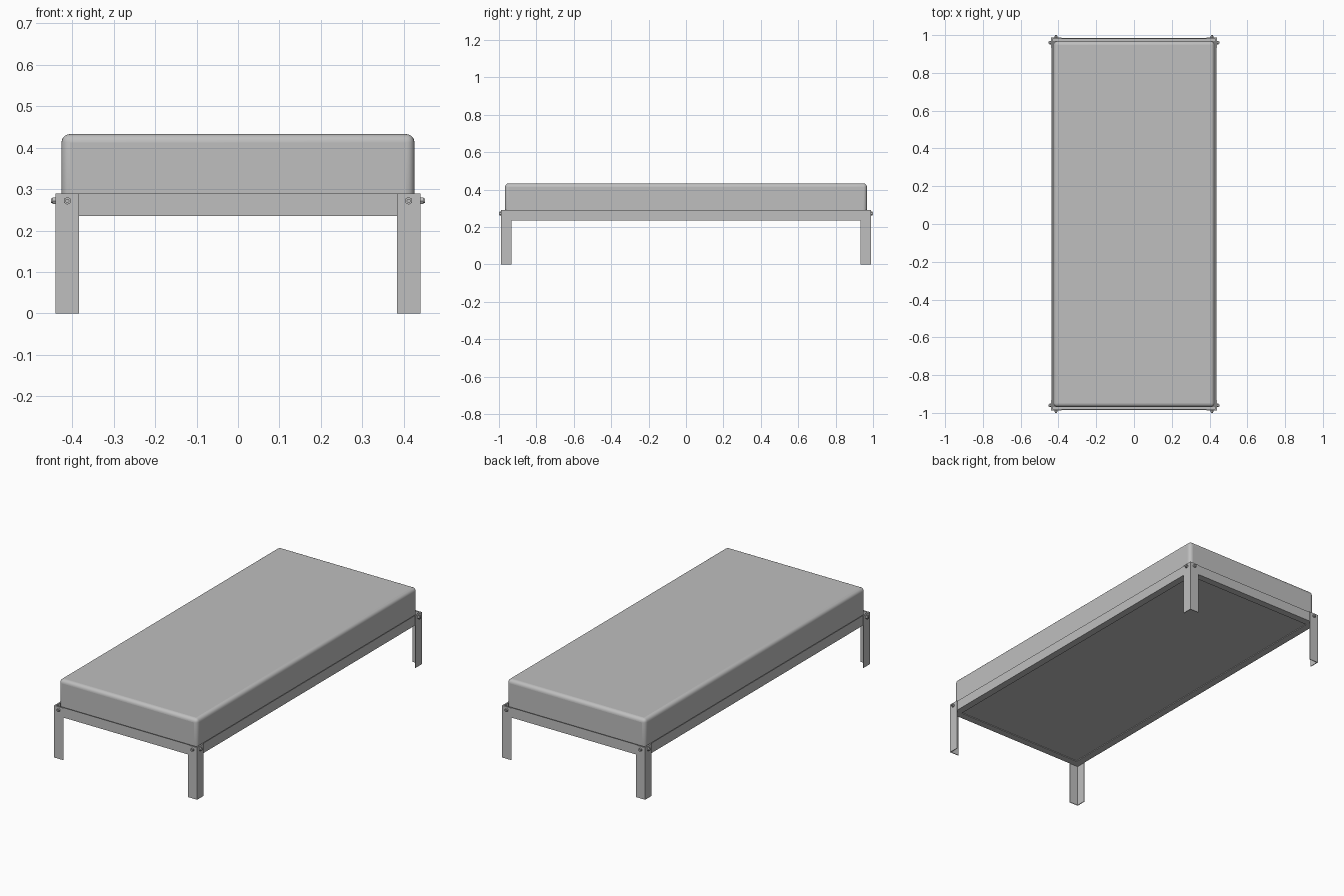
import bpy, bmesh
from math import pi
from mathutils import Matrix, Vector

cube = bpy.data.objects.get("Cube")
if cube:
    bpy.data.objects.remove(cube, do_unlink=True)

grey = bpy.data.materials.new("plain grey")
grey.use_nodes = True
grey.diffuse_color = (0.52, 0.52, 0.52, 1)
grey.node_tree.nodes["Principled BSDF"].inputs["Base Color"].default_value = grey.diffuse_color

LEG_X, LEG_Y = 0.44, 0.988     # outer faces of the legs
TOP, RAIL_Z = 0.29, 0.235      # top and underside of the frame
LEG_W, T = 0.056, 0.004        # leg width and sheet thickness
RAIL_X, RAIL_Y = LEG_X - T, LEG_Y - T
LIP = 0.04
BOLT_Z, BOLT_IN = 0.272, 0.028


def finish(name, bm):
    bmesh.ops.recalc_face_normals(bm, faces=bm.faces[:])
    mesh = bpy.data.meshes.new(name)
    bm.to_mesh(mesh)
    bm.free()
    mesh.materials.append(grey)
    obj = bpy.data.objects.new(name, mesh)
    bpy.context.collection.objects.link(obj)
    return obj


def box(name, lo, hi):
    lo, hi = Vector(lo), Vector(hi)
    bm = bmesh.new()
    bmesh.ops.create_cube(bm, size=1)
    bmesh.ops.scale(bm, vec=hi - lo, verts=bm.verts)
    bmesh.ops.translate(bm, vec=(lo + hi) / 2, verts=bm.verts)
    return finish(name, bm)


def extrude(name, points, direction):
    """Sweep a closed outline along a straight direction."""
    bm = bmesh.new()
    face = bm.faces.new([bm.verts.new(p) for p in points])
    new = bmesh.ops.extrude_face_region(bm, geom=[face])["geom"]
    moved = [v for v in new if isinstance(v, bmesh.types.BMVert)]
    bmesh.ops.translate(bm, vec=direction, verts=moved)
    return finish(name, bm)


def angle_outline(a, b, t):
    """L outline with its outer corner at the origin, arms running negative."""
    return [(0, 0), (-a, 0), (-a, -t), (-t, -t), (-t, -b), (0, -b)]


def bolt(name, pos, axis):
    """Hexagonal head with a small round tip, pointing along axis."""
    bm = bmesh.new()
    for sides, radius, start, end in ((6, 0.0095, -T, 0.008), (12, 0.005, 0, 0.012)):
        bmesh.ops.create_cone(bm, cap_ends=True, segments=sides, radius1=radius,
                              radius2=radius, depth=end - start,
                              matrix=Matrix.Translation((0, 0, (start + end) / 2)))
    turn = Vector((0, 0, 1)).rotation_difference(Vector(axis)).to_matrix().to_4x4()
    bm.transform(Matrix.Translation(pos) @ turn)
    return finish(name, bm)


# Angle-section legs with a bolt on each outer face
for sx, x_side in ((1, "left"), (-1, "right")):
    for sy, y_side in ((-1, "front"), (1, "back")):
        tag = f"{y_side}_{x_side}"
        outline = [(sx * (LEG_X + u), sy * (LEG_Y + v), 0)
                   for u, v in angle_outline(LEG_W, LEG_W, T)]
        extrude(f"{tag}_leg", outline, (0, 0, TOP))
        bolt(f"{tag}_end_bolt", (sx * (LEG_X - BOLT_IN), sy * LEG_Y, BOLT_Z), (0, sy, 0))
        bolt(f"{tag}_side_bolt", (sx * LEG_X, sy * (LEG_Y - BOLT_IN), BOLT_Z), (sx, 0, 0))

# Angle-section rails: upright outside, lip turned inward at the bottom
lip_shape = angle_outline(LIP, TOP - RAIL_Z, T)
for s, side in ((1, "left"), (-1, "right")):
    extrude(f"{side}_rail", [(s * (RAIL_X + u), -RAIL_Y, RAIL_Z - v) for u, v in lip_shape],
            (0, 2 * RAIL_Y, 0))
for s, side in ((-1, "front"), (1, "back")):
    extrude(f"{side}_rail", [(-RAIL_X + T, s * (RAIL_Y + u), RAIL_Z - v) for u, v in lip_shape],
            (2 * (RAIL_X - T), 0, 0))

# Base panel resting on the lips
box("base_panel", (-0.425, -0.968, RAIL_Z + T), (0.425, 0.968, RAIL_Z + 0.012))

# Mattress with rounded top and upright edges
mattress = box("mattress", (-0.426, -0.968, RAIL_Z + 0.012), (0.426, 0.968, 0.433))
bevel = mattress.modifiers.new("rounded_edges", "BEVEL")
bevel.width = 0.02
bevel.segments = 5
bpy.context.view_layer.objects.active = mattress
mattress.select_set(True)
bpy.ops.object.shade_smooth_by_angle(angle=pi / 6)
